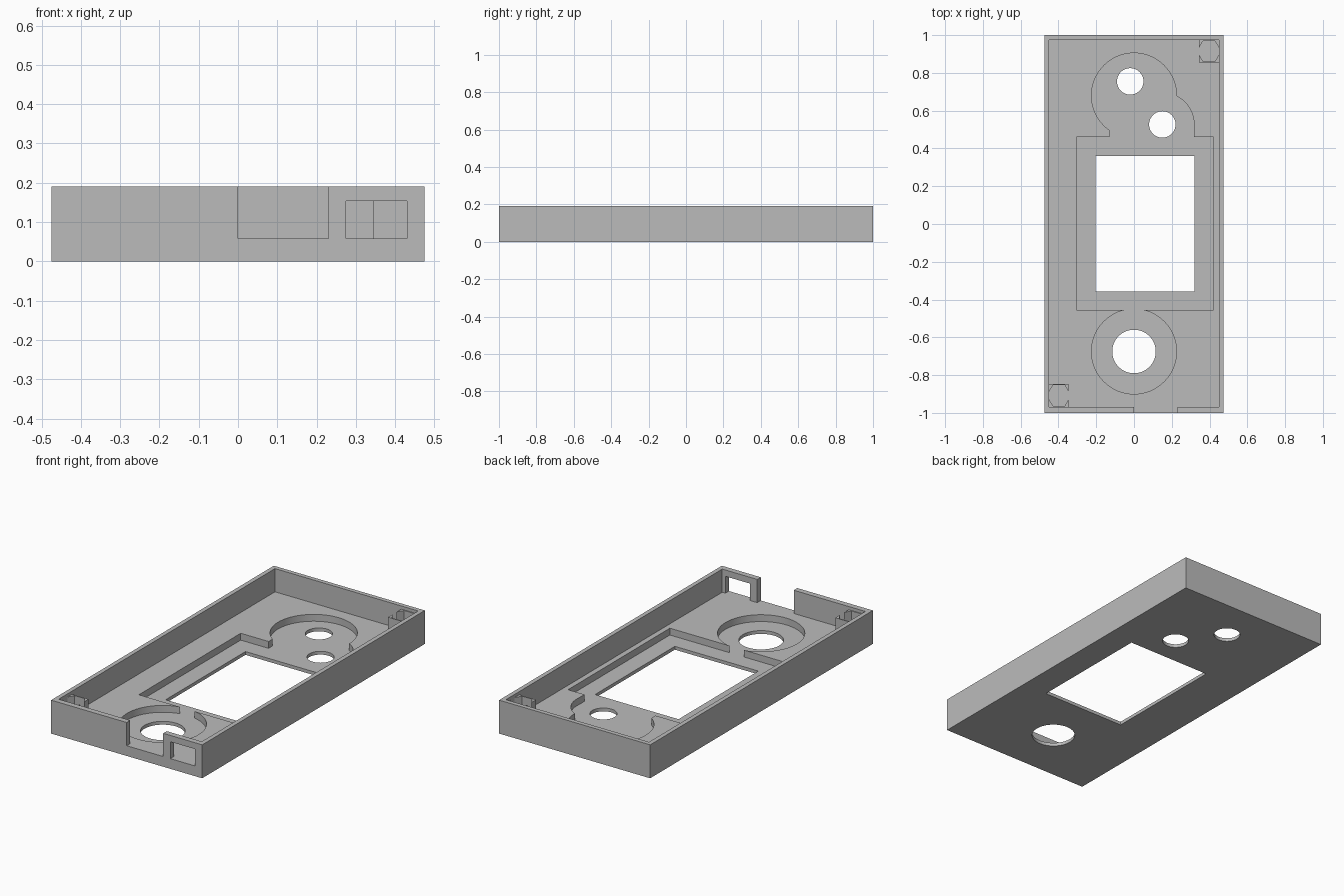
import bpy
import bmesh
import math
from mathutils import Matrix

if "Cube" in bpy.data.objects:
    bpy.data.objects.remove(bpy.data.objects["Cube"])

grey = bpy.data.materials.new("plain grey")
grey.use_nodes = True
COLOUR = (0.5, 0.5, 0.5, 1)
grey.diffuse_color = COLOUR
grey.node_tree.nodes["Principled BSDF"].inputs["Base Color"].default_value = COLOUR

HEIGHT, FLOOR, RECESS = 0.19, 0.058, 0.019
POST_TOP, OVER = 0.172, 0.3


def finish(name, bm):
    mesh = bpy.data.meshes.new(name)
    bm.to_mesh(mesh)
    bm.free()
    mesh.materials.append(grey)
    obj = bpy.data.objects.new(name, mesh)
    bpy.context.collection.objects.link(obj)
    return obj


def box(name, x0, x1, y0, y1, z0, z1):
    bm = bmesh.new()
    centre = Matrix.Translation(((x0 + x1) / 2, (y0 + y1) / 2, (z0 + z1) / 2))
    size = Matrix.Diagonal((x1 - x0, y1 - y0, z1 - z0, 1))
    bmesh.ops.create_cube(bm, size=1, matrix=centre @ size)
    return finish(name, bm)


def prism(name, x, y, radius, z0, z1, sides=64):
    # first corner points along x
    bm = bmesh.new()
    turn = Matrix.Rotation(math.pi / 2, 4, "Z")
    bmesh.ops.create_cone(bm, cap_ends=True, segments=sides, radius1=radius,
                          radius2=radius, depth=z1 - z0,
                          matrix=Matrix.Translation((x, y, (z0 + z1) / 2)) @ turn)
    return finish(name, bm)


def carve(body, cutters):
    for cutter in cutters:
        cutter.hide_render = True
        mod = body.modifiers.new("cut", "BOOLEAN")
        mod.operation = "DIFFERENCE"
        mod.solver = "EXACT"
        mod.object = cutter
    graph = bpy.context.evaluated_depsgraph_get()
    mesh = bpy.data.meshes.new_from_object(body.evaluated_get(graph))
    body.modifiers.clear()
    body.data = mesh
    for cutter in cutters:
        bpy.data.objects.remove(cutter)
    bpy.ops.object.select_all(action="DESELECT")
    body.select_set(True)
    bpy.context.view_layer.objects.active = body
    bpy.ops.object.shade_smooth_by_angle(angle=math.radians(30))


# open tray
tray = box("tray", -0.475, 0.475, -1, 1, 0, HEIGHT)
cuts = [box("cavity", -0.45, 0.45, -0.968, 0.975, FLOOR, OVER)]

# stepped recess in the floor
cuts += [
    box("screen_recess", -0.305, 0.42, -0.455, 0.46, RECESS, OVER / 2),
    box("recess_neck", -0.13, 0.317, 0.4, 0.53, RECESS, OVER / 2),
    prism("front_round_recess", 0, -0.675, 0.225, RECESS, OVER / 2),
    prism("back_round_recess", 0, 0.68, 0.225, RECESS, OVER / 2),
    prism("side_round_recess", 0.15, 0.527, 0.168, RECESS, OVER / 2),
]

# openings through the floor
cuts += [
    box("screen_opening", -0.205, 0.32, -0.357, 0.36, -OVER, OVER),
    prism("large_hole", 0, -0.675, 0.115, -OVER, OVER),
    prism("back_hole", -0.02, 0.755, 0.07, -OVER, OVER),
    prism("side_hole", 0.15, 0.527, 0.07, -OVER, OVER),
]

# notch and port through the front wall
cuts += [
    box("front_notch", 0, 0.23, -1.1, -0.9, FLOOR, OVER),
    box("front_port", 0.275, 0.43, -1.1, -0.9, FLOOR, 0.154),
]
carve(tray, cuts)

# corner posts with hexagonal pockets
for name, x0, x1, y0, y1 in (("back_left_post", 0.344, 0.45, 0.855, 0.975),
                             ("front_right_post", -0.45, -0.346, -0.968, -0.848)):
    post = box(name, x0, x1, y0, y1, FLOOR, POST_TOP)
    pocket = prism("pocket", (x0 + x1) / 2, (y0 + y1) / 2, 0.063, 0, OVER, 6)
    carve(post, [pocket])
